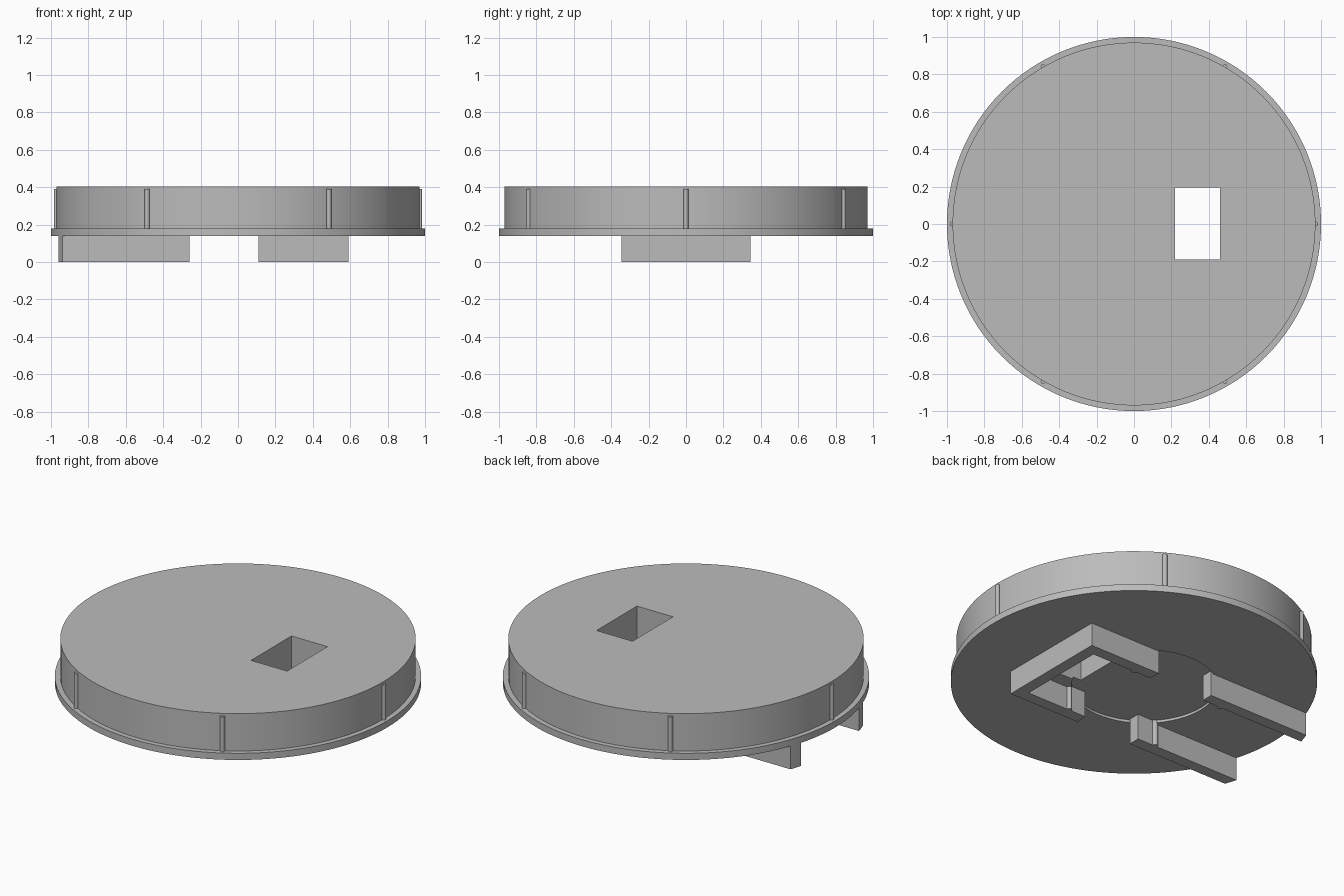
import bpy, bmesh
from math import cos, sin, pi, sqrt

if "Cube" in bpy.data.objects:
    bpy.data.objects.remove(bpy.data.objects["Cube"], do_unlink=True)

grey = bpy.data.materials.new("plain grey")
grey.use_nodes = True
GREY = (0.5, 0.5, 0.5, 1)
grey.diffuse_color = GREY
grey.node_tree.nodes["Principled BSDF"].inputs["Base Color"].default_value = GREY


def prism(name, outline, z0, z1):
    """Extrude a closed outline (counter-clockwise) from z0 to z1."""
    bm = bmesh.new()
    face = bm.faces.new([bm.verts.new((x, y, z0)) for x, y in outline])
    ext = bmesh.ops.extrude_face_region(bm, geom=[face])
    top = [v for v in ext["geom"] if isinstance(v, bmesh.types.BMVert)]
    bmesh.ops.translate(bm, vec=(0, 0, z1 - z0), verts=top)
    bmesh.ops.recalc_face_normals(bm, faces=bm.faces)
    mesh = bpy.data.meshes.new(name)
    bm.to_mesh(mesh)
    bm.free()
    mesh.materials.append(grey)
    ob = bpy.data.objects.new(name, mesh)
    bpy.context.collection.objects.link(ob)
    return ob


def circle(r, cx=0, cy=0, n=128):
    return [(cx + r * cos(2 * pi * i / n), cy + r * sin(2 * pi * i / n)) for i in range(n)]


def rect(x0, x1, y0, y1):
    return [(x0, y0), (x1, y0), (x1, y1), (x0, y1)]


def activate(ob):
    bpy.ops.object.select_all(action="DESELECT")
    ob.select_set(True)
    bpy.context.view_layer.objects.active = ob


def cut(ob, cutter):
    cutter.hide_render = True
    mod = ob.modifiers.new("cut", "BOOLEAN")
    mod.operation, mod.solver, mod.object = "DIFFERENCE", "EXACT", cutter
    activate(ob)
    bpy.ops.object.modifier_apply(modifier=mod.name)
    bpy.data.objects.remove(cutter, do_unlink=True)


def smooth(ob):
    activate(ob)
    bpy.ops.object.shade_smooth_by_angle(angle=0.5)


MID = -0.075           # centre of the underside holder
OUT, INN = 0.345, 0.275  # outer and inner faces of the holder walls

# Round plug and its wider flange
plug = prism("plug_body", circle(0.97), 0.18, 0.405)
flange = prism("flange", circle(1.0), 0.14, 0.18)

# Rectangular opening through both, shallow round recess underneath
for part in (plug, flange):
    cut(part, prism("opening_cutter", rect(0.22, 0.46, -0.19, 0.195), 0, 0.6))
cut(flange, prism("recess_cutter", circle(0.4, MID), 0.1, 0.155))
smooth(plug)
smooth(flange)

# Six grip ribs around the plug
for i in range(6):
    a = i * pi / 3
    rib = prism(f"grip_rib_{i + 1}", circle(0.013, 0.972 * cos(a), 0.972 * sin(a), 12), 0.18, 0.39)
    smooth(rib)

# U-shaped holder, closed towards +x
prism("holder_end", [(0.11, -OUT), (0.59, -OUT), (0.59, OUT), (0.11, OUT),
                     (0.12, INN), (0.52, INN), (0.52, -INN), (0.12, -INN)], 0, 0.157)

# Two rails whose far ends follow the flange edge, and the small grip nubs
for side, label in ((1, "back"), (-1, "front")):
    ys = [OUT + (INN - OUT) * i / 6 for i in range(7)]
    end = [(-sqrt(0.998 - y * y), side * y) for y in ys]
    prism(f"{label}_rail", [(-0.26, side * INN), (-0.26, side * OUT)] + end, 0, 0.157)
    for x in (MID - 0.305, MID + 0.305):
        nub = prism(f"{label}_nub", circle(0.016, x, side * INN, 12), 0, 0.157)
        smooth(nub)
